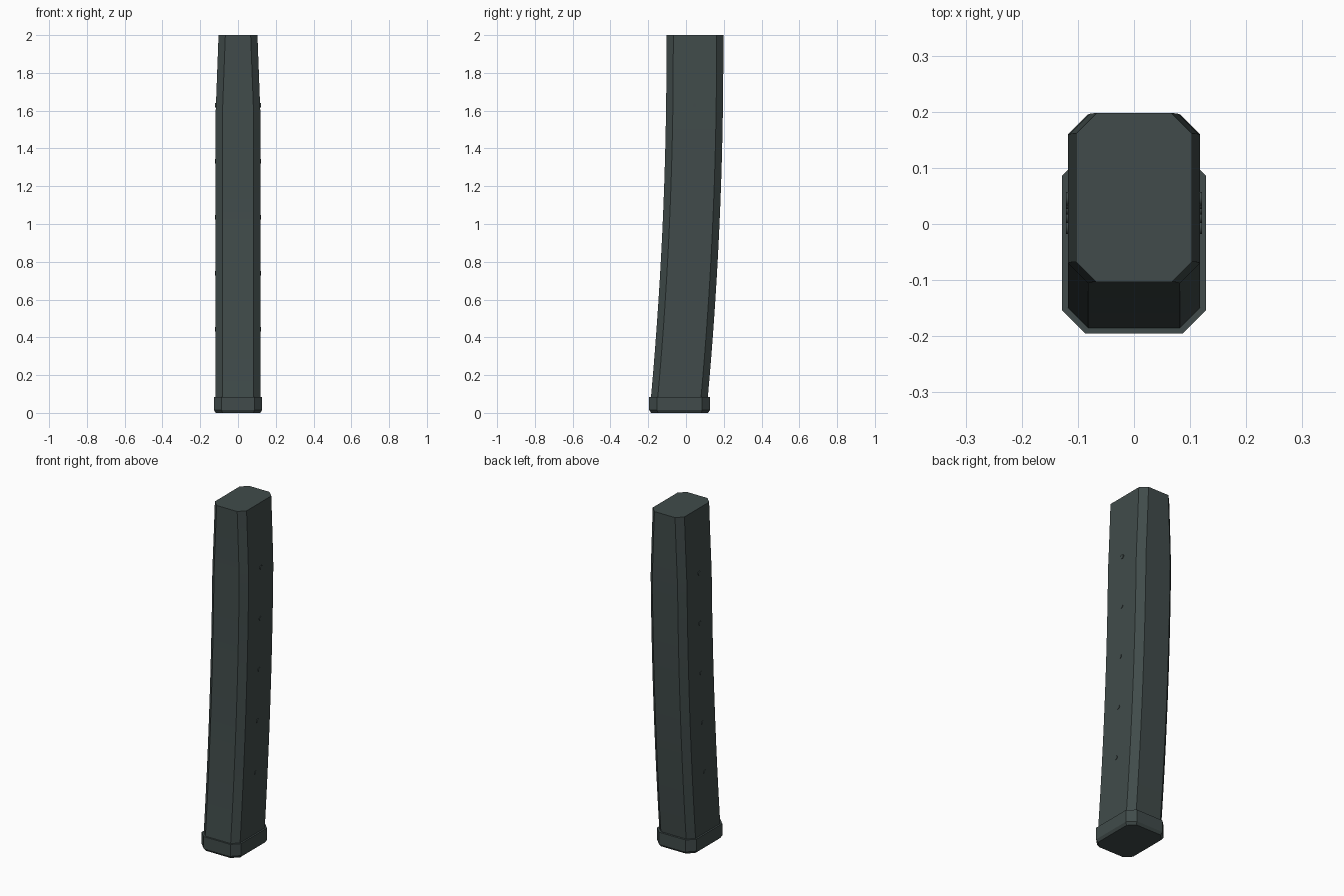
import bpy, bmesh, math
from mathutils import Matrix

if "Cube" in bpy.data.objects:
    bpy.data.objects.remove(bpy.data.objects["Cube"])

mat = bpy.data.materials.new("dark grey green")
mat.diffuse_color = (0.052, 0.071, 0.069, 1)
mat.use_nodes = True
mat.node_tree.nodes["Principled BSDF"].inputs["Base Color"].default_value = mat.diffuse_color


def centre_y(z):
    """Gentle curve of the body's centre line."""
    return 0.047 - 0.0248 * (1.9 - min(z, 1.9)) ** 2


def ring(bm, hx, hy, cy, z, c):
    """Rectangle with cut corners."""
    pts = [(hx, hy - c), (hx - c, hy), (c - hx, hy), (-hx, hy - c),
           (-hx, c - hy), (c - hx, -hy), (hx - c, -hy), (hx, c - hy)]
    return [bm.verts.new((x, cy + y, z)) for x, y in pts]


def finish(bm, name, angle=25):
    bmesh.ops.recalc_face_normals(bm, faces=bm.faces)
    me = bpy.data.meshes.new(name)
    bm.to_mesh(me)
    bm.free()
    ob = bpy.data.objects.new(name, me)
    bpy.context.collection.objects.link(ob)
    me.materials.append(mat)
    bpy.ops.object.select_all(action='DESELECT')
    ob.select_set(True)
    bpy.context.view_layer.objects.active = ob
    bpy.ops.object.shade_smooth_by_angle(angle=math.radians(angle))
    return ob


def loft(name, sections, angle=25):
    bm = bmesh.new()
    rings = [ring(bm, *s) for s in sections]
    for a, b in zip(rings, rings[1:]):
        for i in range(8):
            j = (i + 1) % 8
            bm.faces.new((a[i], a[j], b[j], b[i]))
    bm.faces.new(rings[0][::-1])
    bm.faces.new(rings[-1])
    return finish(bm, name, angle)


# Curved body, narrowing near the top
levels = [0.06 + 1.54 * i / 12 for i in range(13)] + [1.7, 1.8, 1.9, 2.0]
loft("curved_body", [(0.118 - 0.015 * max(0, z - 1.6) / 0.4, 0.1505,
                      centre_y(z), z, 0.036) for z in levels])

# Base plate with a bevelled lower edge
loft("base_plate", [(0.118, 0.151, -0.034, 0, 0.037),
                    (0.128, 0.161, -0.034, 0.015, 0.041),
                    (0.128, 0.161, -0.034, 0.085, 0.041)])

# Small round studs on both sides
bm = bmesh.new()
for i in range(5):
    z = 0.443 + 0.2965 * i
    for side in (-1, 1):
        bmesh.ops.create_cone(
            bm, cap_ends=True, segments=16, radius1=0.012, radius2=0.012, depth=0.012,
            matrix=Matrix.Translation((side * 0.115, centre_y(z), z))
            @ Matrix.Rotation(math.pi / 2, 4, 'Y'))
finish(bm, "side_studs", 40)
